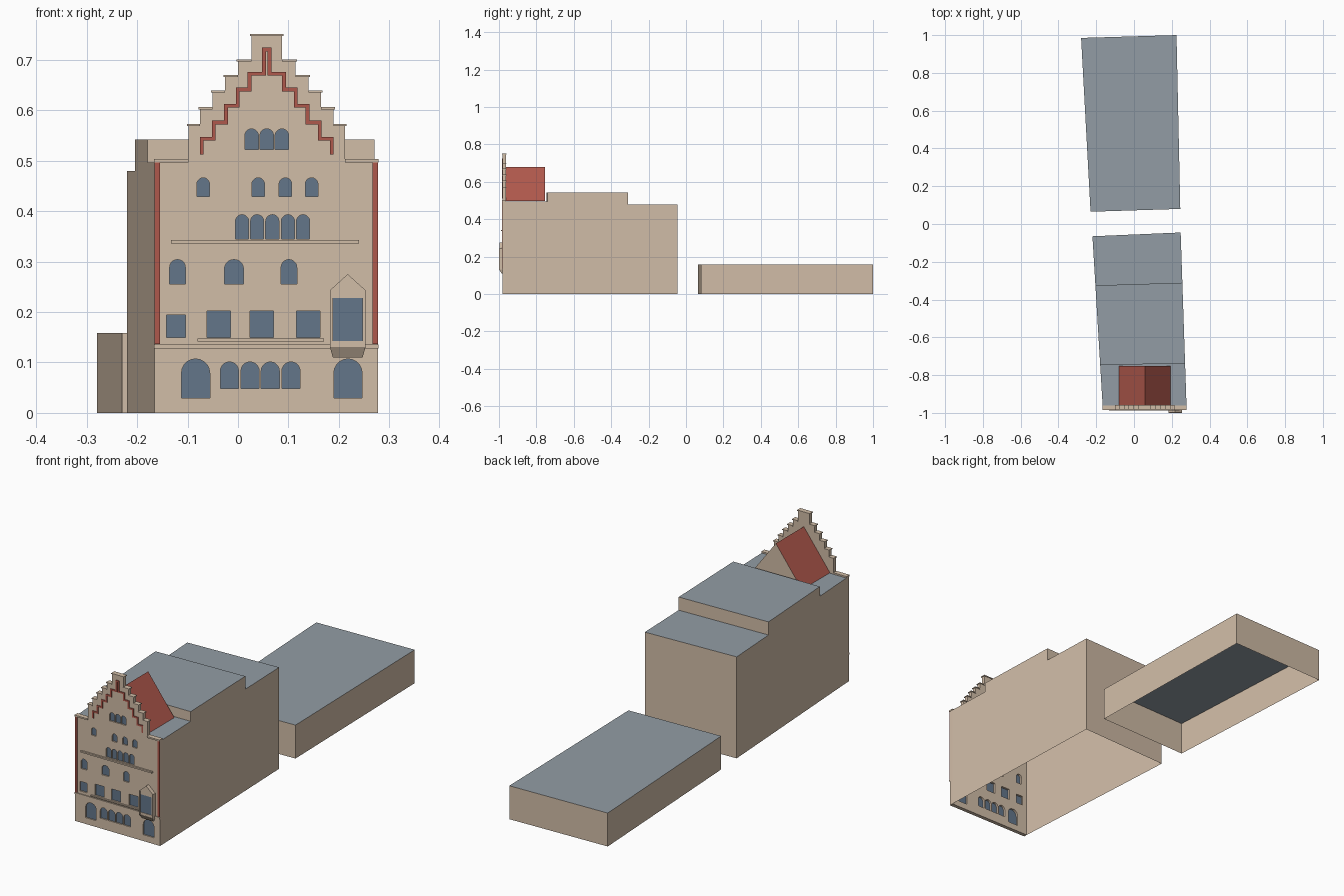
import bpy, bmesh, math
from mathutils import Matrix, Vector

cube = bpy.data.objects.get("Cube")
if cube:
    bpy.data.objects.remove(cube, do_unlink=True)


def material(name, rgb):
    m = bpy.data.materials.new(name)
    m.use_nodes = True
    m.diffuse_color = (*rgb, 1)
    m.node_tree.nodes["Principled BSDF"].inputs["Base Color"].default_value = (*rgb, 1)
    return m


STONE = material("sandstone", (0.64, 0.51, 0.39))
GREY = material("grey_roofing", (0.29, 0.335, 0.375))
RED = material("red_tile", (0.43, 0.098, 0.072))
GLASS = material("blue_glass", (0.125, 0.18, 0.255))

FRONT, BACK = -0.98, -0.962   # facade planes
MID = 0.057                   # gable centre line


def add(name, bm, *mats):
    me = bpy.data.meshes.new(name)
    bm.to_mesh(me)
    bm.free()
    for m in mats:
        me.materials.append(m)
    ob = bpy.data.objects.new(name, me)
    bpy.context.collection.objects.link(ob)
    return ob


def box(bm, x0, x1, y0, y1, z0, z1):
    mat = Matrix.Translation(((x0 + x1) / 2, (y0 + y1) / 2, (z0 + z1) / 2))
    mat = mat @ Matrix.Diagonal((x1 - x0, y1 - y0, z1 - z0, 1))
    return bmesh.ops.create_cube(bm, size=1, matrix=mat)["verts"]


def boxes(name, mat, *dims):
    bm = bmesh.new()
    for d in dims:
        box(bm, *d)
    return add(name, bm, mat)


def plate(name, mat, loops, y0, y1):
    """Fill x-z outlines (inner loops become holes) and thicken from y0 to y1."""
    cu = bpy.data.curves.new(name, 'CURVE')
    cu.dimensions, cu.fill_mode = '2D', 'BOTH'
    cu.extrude = (y1 - y0) / 2
    for loop in loops:
        sp = cu.splines.new('POLY')
        sp.points.add(len(loop) - 1)
        for p, (x, z) in zip(sp.points, loop):
            p.co = (x, z, 0, 1)
        sp.use_cyclic_u, sp.use_smooth = True, False
    tmp = bpy.data.objects.new(name + "_outline", cu)
    bpy.context.collection.objects.link(tmp)
    dg = bpy.context.evaluated_depsgraph_get()
    me = bpy.data.meshes.new_from_object(tmp.evaluated_get(dg))
    bm = bmesh.new()
    bm.from_mesh(me)
    bpy.data.objects.remove(tmp, do_unlink=True)
    bpy.data.curves.remove(cu)
    bpy.data.meshes.remove(me)
    bmesh.ops.remove_doubles(bm, verts=bm.verts, dist=1e-5)
    bmesh.ops.transform(bm, verts=bm.verts, matrix=Matrix.Translation((0, (y0 + y1) / 2, 0))
                        @ Matrix.Rotation(math.pi / 2, 4, 'X'))
    bmesh.ops.recalc_face_normals(bm, faces=bm.faces)
    for f in bm.faces:
        f.material_index = 0
        f.smooth = False
    return add(name, bm, mat)


def rect(x0, x1, z0, z1):
    return [(x0, z0), (x1, z0), (x1, z1), (x0, z1)]


def arch(x0, x1, z0, z1, n=10):
    c, r = (x0 + x1) / 2, (x1 - x0) / 2
    top = [(c + r * math.cos(math.pi * i / n), z1 - r + r * math.sin(math.pi * i / n))
           for i in range(n + 1)]
    return [(x0, z0), (x1, z0)] + top


def shell(name, left, right, profile):
    """Open-bottomed building: a (t, z) side profile swept between two side lines."""
    bm = bmesh.new()
    sides = []
    for a, b in (left, right):
        a, b = Vector((*a, 0)), Vector((*b, 0))
        sides.append([bm.verts.new(a.lerp(b, t) + Vector((0, 0, z))) for t, z in profile])
    lo, hi = sides
    bm.faces.new(lo)
    bm.faces.new(hi[::-1])
    for i in range(len(profile) - 1):
        bm.faces.new((lo[i + 1], lo[i], hi[i], hi[i + 1]))
    bmesh.ops.recalc_face_normals(bm, faces=bm.faces)
    bm.normal_update()
    for f in bm.faces:
        f.material_index = int(abs(f.normal.z) > 0.9)
    return bm


# Main body (its front is closed by the facade) and rear building
bm = shell("main_body", ((-0.166, BACK), (-0.22, -0.065)), ((0.278, BACK), (0.247, -0.045)),
           [(0, 0), (0, 0.496), (0.242, 0.496), (0.242, 0.542), (0.71, 0.542),
            (0.71, 0.48), (1, 0.48), (1, 0)])
front = [f for f in bm.faces if f.calc_center_median().y < BACK + 0.001]
bmesh.ops.delete(bm, geom=front, context='FACES')
add("main_body", bm, STONE, GREY)
add("rear_building", shell("rear_building", ((-0.23, 0.065), (-0.28, 0.985)),
                           ((0.245, 0.08), (0.225, 1.0)),
                           [(0, 0), (0, 0.158), (1, 0.158), (1, 0)]), STONE, GREY)

# Windows: (bottom, top, width, centres)
ARCHED = [(0.03, 0.107, 0.056, (-0.084, 0.218)),
          (0.048, 0.101, 0.036, (-0.017, 0.024, 0.064, 0.105)),
          (0.256, 0.304, 0.031, (-0.12, 0.101)),
          (0.256, 0.304, 0.038, (-0.008,)),
          (0.345, 0.393, 0.026, (0.008, 0.038, 0.068, 0.099, 0.129)),
          (0.429, 0.466, 0.025, (-0.069, 0.04, 0.094, 0.146)),
          (0.522, 0.563, 0.027, (0.027, 0.057, 0.087))]
SQUARE = [(0.149, 0.194, 0.038, (-0.123,)),
          (0.149, 0.202, 0.047, (-0.038, 0.047, 0.139))]
windows = [shape(c - w / 2, c + w / 2, z0, z1)
           for shape, rows in ((arch, ARCHED), (rect, SQUARE))
           for z0, z1, w, cs in rows for c in cs]

# Facade with stepped gable: (half width, top) of each step, from the top down
STEPS = [(0.03, 0.75), (0.057, 0.70), (0.083, 0.669), (0.108, 0.638),
         (0.132, 0.605), (0.155, 0.572)]
half = []
for i, (w, z) in enumerate(STEPS):
    half.append((w, z))
    half.append((w, STEPS[i + 1][1] if i + 1 < len(STEPS) else 0.5))
outline = [(MID + w, z) for w, z in half]
outline += [(0.278, 0.5), (0.278, 0), (-0.166, 0), (-0.166, 0.5)]
outline += [(MID - w, z) for w, z in reversed(half)]
plate("facade", STONE, [outline] + windows, FRONT, BACK)
plate("window_panes", GLASS, windows, -0.974, -0.972)

# Coping on every gable step
bm = bmesh.new()
box(bm, MID - 0.033, MID + 0.033, FRONT - 0.003, BACK + 0.003, 0.747, 0.751)
for (w0, _), (w1, z) in zip(STEPS, STEPS[1:]):
    for s in (-1, 1):
        a, b = sorted((MID + s * w0, MID + s * (w1 + 0.003)))
        box(bm, a, b, FRONT - 0.003, BACK + 0.003, z - 0.003, z + 0.001)
add("gable_coping", bm, STONE)

# Red stepped trim following the gable
TRIM_X = (0.129, 0.105, 0.081, 0.0575, 0.034, 0.0055)
TRIM_Z = (0.512, 0.5435, 0.5755, 0.609, 0.641, 0.6725, 0.7205)
bm = bmesh.new()
R = 0.0038
for s in (-1, 1):
    for i, x in enumerate(TRIM_X):
        c = MID + s * x
        box(bm, c - R, c + R, FRONT - 0.003, FRONT, TRIM_Z[i] - (R if i else 0), TRIM_Z[i + 1] + R)
        nxt = TRIM_X[i + 1] if i + 1 < len(TRIM_X) else 0
        a, b = sorted((c - s * R, MID + s * (nxt + (R if nxt else 0))))
        box(bm, a, b, FRONT - 0.003, FRONT, TRIM_Z[i + 1] - R, TRIM_Z[i + 1] + R)
add("stepped_trim", bm, RED)
boxes("corner_strips", RED,
      (-0.166, -0.155, FRONT - 0.003, FRONT, 0.137, 0.496),
      (0.267, 0.278, FRONT - 0.003, FRONT, 0.137, 0.496))

# Horizontal mouldings
boxes("eaves_cornice", STONE,
      (-0.167, MID - 0.155, FRONT - 0.005, BACK, 0.496, 0.503),
      (MID + 0.155, 0.279, FRONT - 0.005, BACK, 0.496, 0.503))
boxes("string_course", STONE, (-0.167, 0.279, FRONT - 0.004, FRONT, 0.128, 0.136))
boxes("window_ledges", STONE,
      (-0.133, 0.24, FRONT - 0.008, FRONT, 0.336, 0.343),
      (-0.08, 0.171, FRONT - 0.008, FRONT, 0.142, 0.147))

# Pitched roof behind the gable
bm = bmesh.new()
ends = [[bm.verts.new((MID + dx, y, z)) for dx, z in ((-0.137, 0.498), (0, 0.68), (0.137, 0.498))]
        for y in (BACK, -0.753)]
bm.faces.new(ends[0])
bm.faces.new(ends[1])
for i in range(3):
    j = (i + 1) % 3
    bm.faces.new((ends[0][i], ends[0][j], ends[1][j], ends[1][i]))
bmesh.ops.recalc_face_normals(bm, faces=bm.faces)
for f in bm.faces:
    f.material_index = int(f.normal.z > 0.1)
add("pitched_roof", bm, STONE, RED)

# Oriel window: gabled frame, glass, posts and tapered corbel
X0, X1 = 0.182, 0.253
XM = (X0 + X1) / 2
opening = rect(X0 + 0.006, X1 - 0.006, 0.143, 0.228)
gabled = [(X0, 0.131), (X1, 0.131), (X1, 0.243), (XM, 0.275), (X0, 0.243)]
plate("oriel_frame", STONE, [gabled, opening], -0.998, FRONT)
plate("oriel_glass", GLASS, [opening], -0.996, -0.994)
boxes("oriel_posts", STONE,
      (X0, X0 + 0.006, -1.0, -0.998, 0.131, 0.243),
      (X1 - 0.006, X1, -1.0, -0.998, 0.131, 0.243))
bm = bmesh.new()
for v in box(bm, X0, X1, -1.0, FRONT, 0.11, 0.131):
    if v.co.z < 0.12:
        v.co.x += 0.006 if v.co.x < XM else -0.006
        v.co.y = min(v.co.y + 0.014, FRONT)
add("oriel_corbel", bm, STONE)
